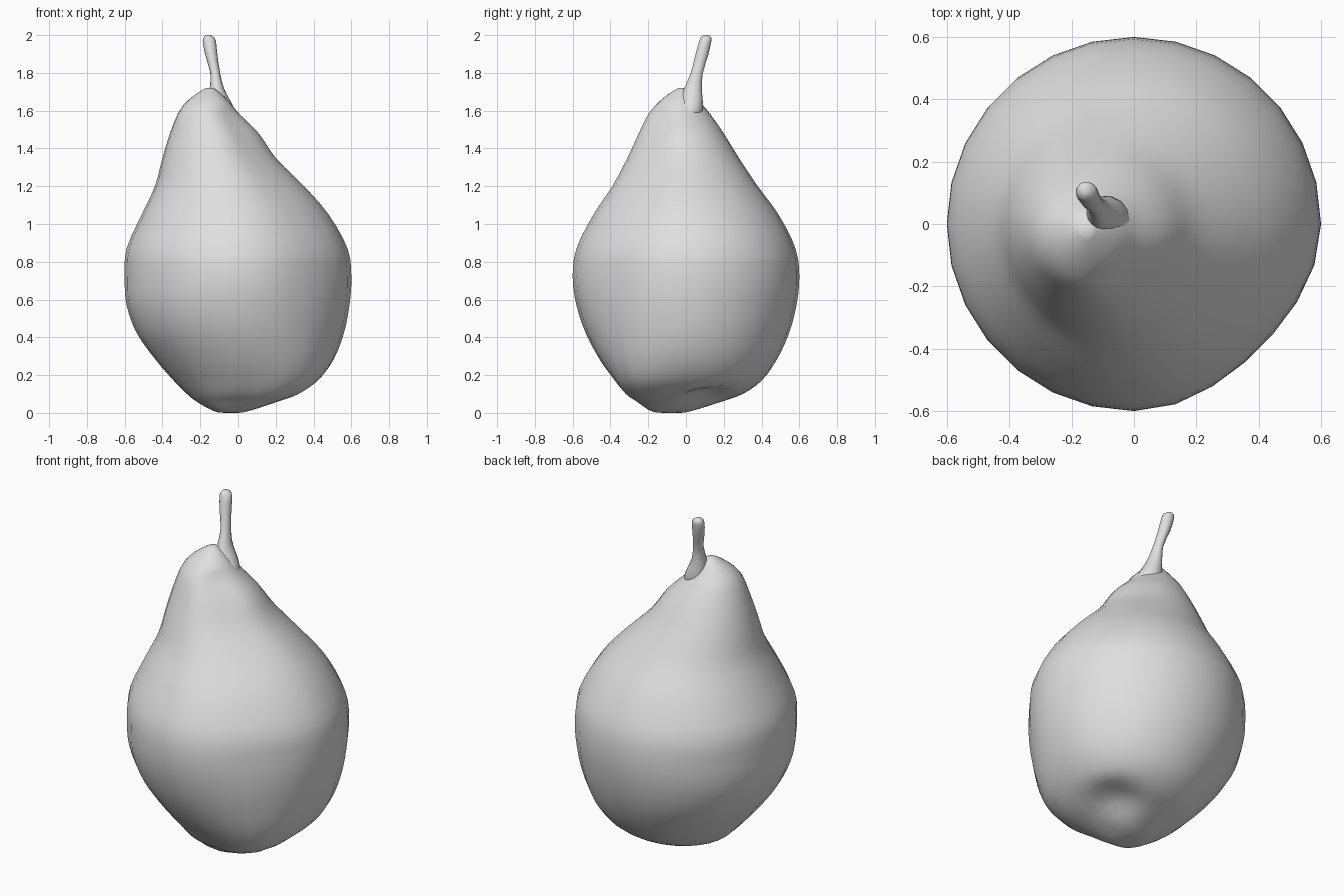
import bpy
import bmesh
from math import cos, sin, pi
from mathutils import Vector

cube = bpy.data.objects.get("Cube")
if cube:
    bpy.data.objects.remove(cube, do_unlink=True)

grey = bpy.data.materials.new("plain grey")
grey.use_nodes = True
grey.diffuse_color = (0.74, 0.74, 0.74, 1)
grey.node_tree.nodes["Principled BSDF"].inputs["Base Color"].default_value = (0.74, 0.74, 0.74, 1)


def smooth_rows(rows, steps):
    """Catmull-Rom interpolation between cross-sections."""
    pts = [Vector(r) for r in rows]
    pts = [pts[0]] + pts + [pts[-1]]
    out = []
    for a, b, c, d in zip(pts, pts[1:], pts[2:], pts[3:]):
        for i in range(steps):
            t = i / steps
            out.append(b + (c - a) * (t / 2)
                       + (a * 2 - b * 5 + c * 4 - d) * (t * t / 2)
                       + (b * 3 - a - c * 3 + d) * (t ** 3 / 2))
    return out + [pts[-1]]


def loft(name, rows, sides, steps, reshape=None):
    """Skin oval sections: z, x min, x max, y min, y max, front-left bulge."""
    bm = bmesh.new()
    rings = []
    for z, x0, x1, y0, y1, bulge in smooth_rows(rows, steps):
        ring = []
        for i in range(sides):
            a = 2 * pi * i / sides
            swell = bulge * sin(2 * a) ** 2 if cos(a) > 0 > sin(a) else 0
            p = Vector(((x0 + x1) / 2 + ((x1 - x0) / 2 + swell) * cos(a),
                        (y0 + y1) / 2 + ((y1 - y0) / 2 + swell) * sin(a), z))
            ring.append(bm.verts.new(reshape(p) if reshape else p))
        rings.append(ring)
    for low, high in zip(rings, rings[1:]):
        for i in range(sides):
            j = (i + 1) % sides
            bm.faces.new((low[i], low[j], high[j], high[i]))
    bm.faces.new(rings[0][::-1])
    bm.faces.new(rings[-1])
    for f in bm.faces:
        f.smooth = True
    mesh = bpy.data.meshes.new(name)
    bm.to_mesh(mesh)
    bm.free()
    mesh.materials.append(grey)
    obj = bpy.data.objects.new(name, mesh)
    bpy.context.collection.objects.link(obj)


def press_blossom_dent(p):
    """Push in the hollow on the tilted underside."""
    d = (p - Vector((0.22, 0.10, 0.08))).length / 0.19
    if d >= 1:
        return p
    return p + Vector((-0.4, -0.2, 0.9)) * 0.05 * (1 - d * d) ** 2


# Lopsided fruit body, leaning towards the stem side
body = [
    (0.00, -0.07, 0.00, -0.12, -0.03, 0.01),
    (0.01, -0.13, 0.05, -0.18, 0.03, 0.03),
    (0.06, -0.22, 0.20, -0.25, 0.19, 0.06),
    (0.10, -0.27, 0.31, -0.31, 0.30, 0.07),
    (0.17, -0.34, 0.42, -0.375, 0.40, 0.06),
    (0.28, -0.435, 0.505, -0.455, 0.48, 0.03),
    (0.42, -0.535, 0.56, -0.53, 0.545, 0.0),
    (0.57, -0.59, 0.59, -0.58, 0.585, -0.02),
    (0.72, -0.60, 0.60, -0.60, 0.60, -0.035),
    (0.87, -0.59, 0.58, -0.58, 0.58, -0.035),
    (1.05, -0.51, 0.48, -0.49, 0.49, -0.035),
    (1.20, -0.44, 0.35, -0.39, 0.38, -0.035),
    (1.35, -0.40, 0.20, -0.31, 0.28, -0.03),
    (1.48, -0.36, 0.11, -0.25, 0.20, -0.03),
    (1.58, -0.32, 0.01, -0.20, 0.13, -0.02),
    (1.64, -0.28, -0.04, -0.15, 0.08, 0.0),
    (1.69, -0.22, -0.09, -0.09, 0.04, 0.0),
    (1.72, -0.17, -0.13, -0.04, 0.00, 0.0),
]
loft("fruit_body", body, 28, 3, press_blossom_dent)

# Bent stem, rooted inside the slope of the neck
stem = [
    (1.53, -0.16, 0.00, -0.11, 0.07, 0),
    (1.60, -0.16, -0.015, -0.06, 0.09, 0),
    (1.66, -0.155, -0.045, -0.03, 0.09, 0),
    (1.72, -0.15, -0.075, -0.01, 0.085, 0),
    (1.80, -0.147, -0.095, 0.025, 0.09, 0),
    (1.90, -0.175, -0.11, 0.05, 0.12, 0),
    (1.97, -0.187, -0.117, 0.07, 0.135, 0),
    (1.99, -0.18, -0.13, 0.08, 0.133, 0),
    (2.00, -0.17, -0.145, 0.095, 0.12, 0),
]
loft("stem", stem, 14, 2)
